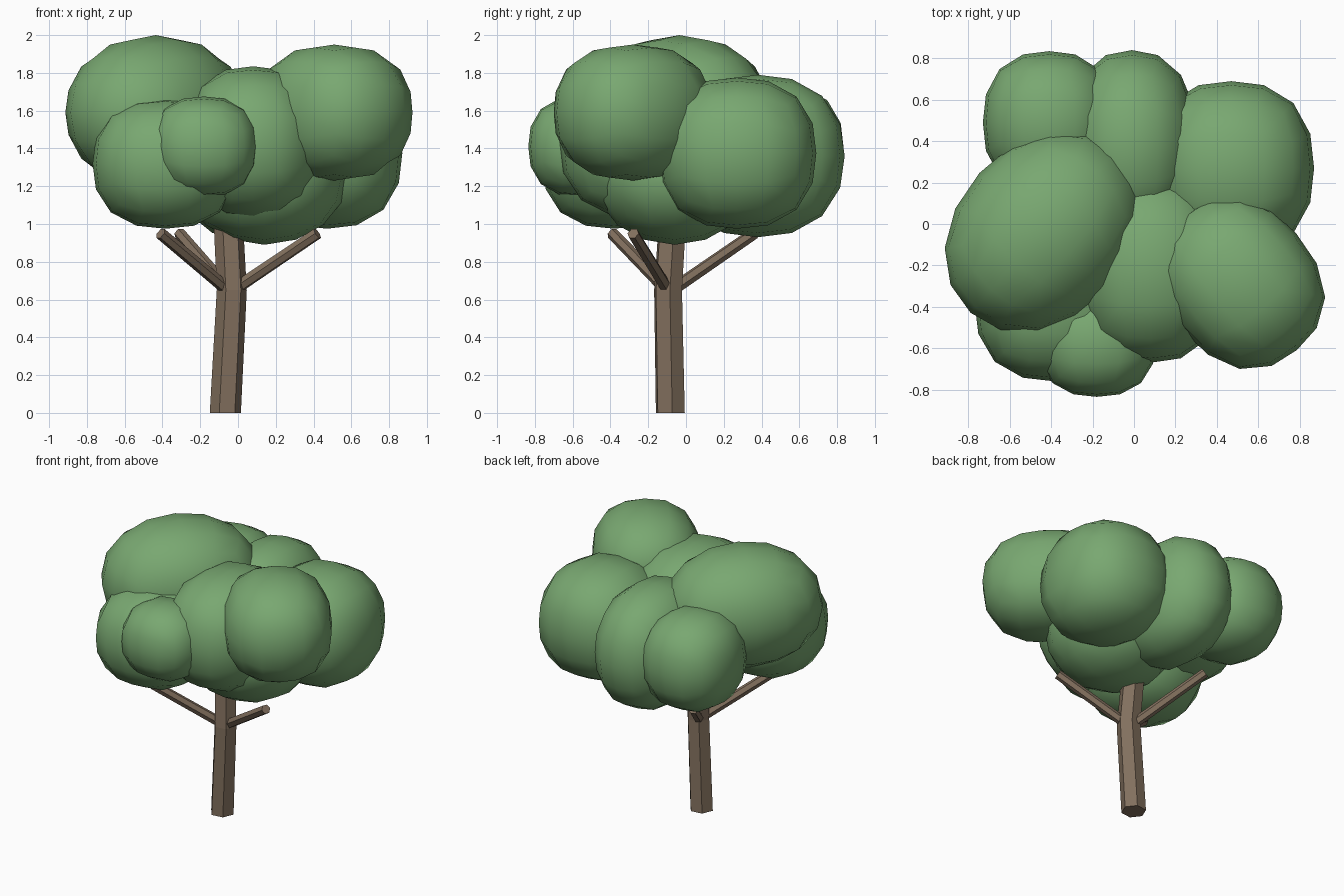
import bpy, bmesh, math
from mathutils import Vector, Quaternion

cube = bpy.data.objects.get("Cube")
if cube:
    bpy.data.objects.remove(cube, do_unlink=True)


def material(name, rgb):
    mat = bpy.data.materials.new(name)
    mat.use_nodes = True
    color = (*rgb, 1)
    mat.diffuse_color = color
    mat.node_tree.nodes["Principled BSDF"].inputs["Base Color"].default_value = color
    return mat


leaf_green = material("leaf_green", (0.19, 0.39, 0.165))
bark_brown = material("bark_brown", (0.225, 0.163, 0.112))


def add_object(name, bm, mat):
    bmesh.ops.recalc_face_normals(bm, faces=bm.faces)
    mesh = bpy.data.meshes.new(name)
    bm.to_mesh(mesh)
    bm.free()
    mesh.materials.append(mat)
    obj = bpy.data.objects.new(name, mesh)
    bpy.context.collection.objects.link(obj)
    return obj


def hex_limb(name, points, radii, turn=0.0, upright=False):
    """Six-sided limb that follows a list of points."""
    points = [Vector(p) for p in points]
    direction = points[-1] - points[0]
    spin = Quaternion() if upright else direction.to_track_quat('Z', 'Y')
    bm = bmesh.new()
    rings = []
    for point, radius in zip(points, radii):
        ring = []
        for i in range(6):
            a = math.tau * i / 6 + turn
            offset = Vector((math.cos(a), math.sin(a), 0)) * radius
            ring.append(bm.verts.new(point + spin @ offset))
        rings.append(ring)
    for low, high in zip(rings, rings[1:]):
        for i in range(6):
            j = (i + 1) % 6
            bm.faces.new((low[i], low[j], high[j], high[i]))
    bm.faces.new(rings[0])
    bm.faces.new(rings[-1])
    return add_object(name, bm, bark_brown)


def leaf_clump(name, center, radii, yaw=0, boxiness=2.4):
    """Subdivided cube rounded into a slightly boxy, smooth-shaded clump."""
    bm = bmesh.new()
    bmesh.ops.create_cube(bm, size=2)
    bmesh.ops.subdivide_edges(bm, edges=bm.edges[:], cuts=3, use_grid_fill=True)
    for vert in bm.verts:
        # Even out the grid, then push it onto the rounded surface
        v = Vector([math.tan(c * math.pi / 4) for c in vert.co])
        vert.co = v / sum(abs(c) ** boxiness for c in v) ** (1 / boxiness)
    for face in bm.faces:
        face.smooth = True
    bmesh.ops.scale(bm, vec=radii, verts=bm.verts)
    obj = add_object(name, bm, leaf_green)
    obj.location = center
    obj.rotation_euler.z = math.radians(yaw)
    return obj


# Trunk with a slight bend
hex_limb("trunk",
         [(-0.067, -0.083, 0), (-0.033, -0.095, 0.65), (-0.053, -0.07, 1.05), (-0.06, -0.06, 1.3)],
         [0.083, 0.08, 0.078, 0.06], turn=math.radians(7), upright=True)

# Three branches reaching into the crown
fork = (-0.04, -0.09, 0.64)
for name, tip in {
    "left_branch": (0.42, -0.28, 0.95),
    "front_branch": (-0.41, -0.39, 0.95),
    "back_branch": (-0.31, 0.36, 0.95),
}.items():
    hex_limb(name, [fork, tip], [0.034, 0.032])

# Crown of overlapping leaf clumps
leaf_clump("top_right_clump", (-0.435, -0.035, 1.59), (0.53, 0.42, 0.41), 48, 2.1)
leaf_clump("front_left_clump", (0.51, -0.28, 1.59), (0.43, 0.36, 0.36), -50)
leaf_clump("back_left_clump", (0.47, 0.27, 1.375), (0.40, 0.42, 0.40))
leaf_clump("back_clump", (-0.01, 0.38, 1.36), (0.32, 0.46, 0.43), 0, 2.3)
leaf_clump("back_right_clump", (-0.41, 0.49, 1.4), (0.32, 0.345, 0.34))
leaf_clump("front_right_clump", (-0.385, -0.38, 1.32), (0.385, 0.38, 0.345))
leaf_clump("small_front_clump", (-0.18, -0.57, 1.41), (0.285, 0.265, 0.265))
leaf_clump("middle_clump", (0.08, -0.21, 1.43), (0.37, 0.46, 0.405))
leaf_clump("lower_clump", (0.14, -0.06, 1.25), (0.44, 0.43, 0.36), 0, 2.0)
